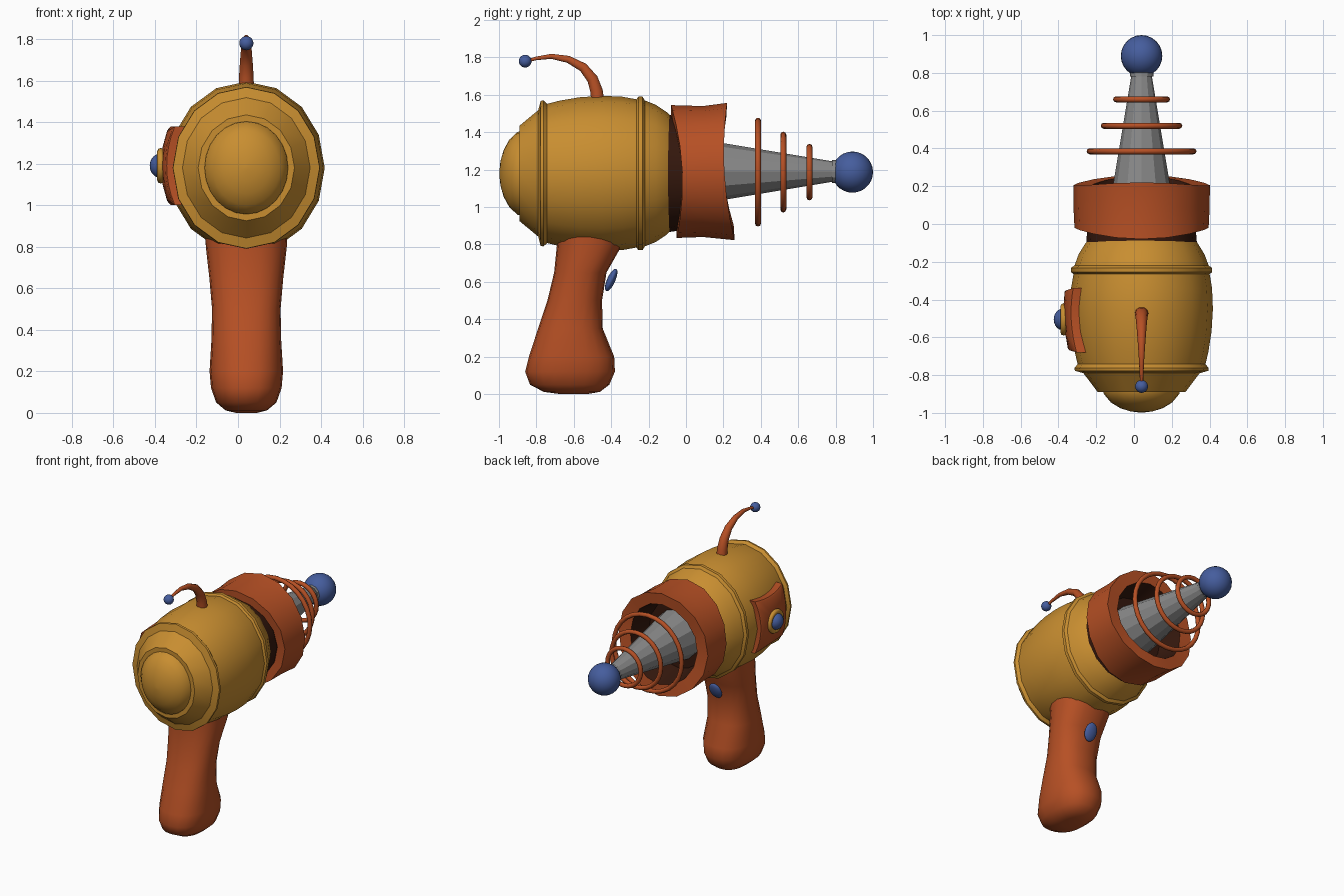
import bpy, bmesh, math
from mathutils import Vector

if "Cube" in bpy.data.objects:
    bpy.data.objects.remove(bpy.data.objects["Cube"])

CX = 0.04            # barrel axis x
CZ = 1.18            # barrel axis z


def material(name, rgb):
    m = bpy.data.materials.new(name)
    m.diffuse_color = (*rgb, 1)
    m.use_nodes = True
    m.node_tree.nodes["Principled BSDF"].inputs["Base Color"].default_value = m.diffuse_color
    return m


GOLD = material("gold", (0.58, 0.27, 0.03))
RED = material("rust_red", (0.47, 0.08, 0.018))
BLUE = material("blue", (0.06, 0.11, 0.34))
GREY = material("grey", (0.25, 0.25, 0.25))
DARK = material("dark_brown", (0.035, 0.009, 0.004))


def finish(ob, mat, angle=40):
    ob.data.materials.append(mat)
    bpy.ops.object.select_all(action='DESELECT')
    ob.select_set(True)
    bpy.context.view_layer.objects.active = ob
    if angle:
        bpy.ops.object.shade_smooth_by_angle(angle=math.radians(angle))
    return ob


def loft(name, rings, mat, angle=40, caps=True, closed=False, mat2=None, second=()):
    """Skin a list of equal point rings; bands listed in 'second' get mat2."""
    bm = bmesh.new()
    vs = [[bm.verts.new(p) for p in r] for r in rings]
    n = len(vs[0])
    for k in range(len(vs) if closed else len(vs) - 1):
        a, b = vs[k], vs[(k + 1) % len(vs)]
        for i in range(n):
            j = (i + 1) % n
            f = bm.faces.new((a[i], a[j], b[j], b[i]))
            f.material_index = 1 if k in second else 0
    if caps and not closed:
        bm.faces.new(vs[0])
        bm.faces.new(vs[-1])
    bmesh.ops.recalc_face_normals(bm, faces=bm.faces)
    me = bpy.data.meshes.new(name)
    bm.to_mesh(me)
    bm.free()
    ob = bpy.data.objects.new(name, me)
    bpy.context.collection.objects.link(ob)
    finish(ob, mat, angle)
    if mat2:
        me.materials.append(mat2)
    return ob


def y_ring(y, rz, ratio=1.0, n=16, cz=CZ, bend=(0, 0)):
    """Ellipse around the barrel axis; bend shifts y by height (square, linear)."""
    pts = []
    for i in range(n):
        a = 2 * math.pi * i / n
        s, c = math.sin(a), math.cos(a)
        pts.append((CX + rz * ratio * s, y + bend[0] * c * c + bend[1] * c, cz + rz * c))
    return pts


def ball(name, loc, scale, mat, rot=(0, 0, 0)):
    bpy.ops.mesh.primitive_uv_sphere_add(segments=24, ring_count=14, radius=1,
                                         location=loc, rotation=rot)
    ob = bpy.context.object
    ob.name = name
    ob.scale = scale
    return finish(ob, mat)


def hoop(name, loc, major, minor, rot, mat):
    bpy.ops.mesh.primitive_torus_add(major_segments=28, minor_segments=8, major_radius=major,
                                     minor_radius=minor, location=loc, rotation=rot)
    ob = bpy.context.object
    ob.name = name
    return finish(ob, mat, 60)


# barrel-shaped body with two raised bands
body = [(-0.89, 0.255), (-0.79, 0.338), (-0.777, 0.388), (-0.762, 0.39), (-0.742, 0.372),
        (-0.68, 0.388), (-0.57, 0.407), (-0.45, 0.415), (-0.34, 0.41), (-0.265, 0.396),
        (-0.255, 0.41), (-0.232, 0.41), (-0.22, 0.39), (-0.16, 0.366), (-0.10, 0.325),
        (-0.075, 0.30)]
loft("body", [y_ring(y, r, 0.91) for y, r in body], GOLD, 30)

# rear dome
dome = [(-0.88, 0.225), (-0.90, 0.222), (-0.945, 0.18), (-0.975, 0.125), (-0.992, 0.065),
        (-0.998, 0.01)]
loft("rear_dome", [y_ring(y, r, 0.9, 24) for y, r in dome], GOLD)

# dark neck joining the body to the muzzle
loft("neck", [y_ring(-0.10, 0.315, 0.93), y_ring(0.0, 0.30, 0.95)], DARK)

# muzzle collar: flared outside, bowed ends, dark hollow inside
FRONT, BACK = (0.035, -0.02), (-0.045, -0.015)
collar = [y_ring(-0.02, 0.30, 0.98, cz=1.19, bend=BACK),
          y_ring(-0.02, 0.355, 1.0, cz=1.19, bend=BACK),
          y_ring(0.09, 0.35, 1.03, cz=1.19),
          y_ring(0.205, 0.367, 0.985, cz=1.19, bend=FRONT),
          y_ring(0.20, 0.285, 0.95, cz=1.19, bend=FRONT),
          y_ring(0.03, 0.24, 0.95, cz=1.19)]
loft("muzzle_collar", collar, RED, 30, closed=True, mat2=DARK, second=(4, 5))
loft("muzzle_floor", [y_ring(0.02, 0.27), y_ring(0.04, 0.27)], DARK)

# tapered emitter with a small tip collar
cone = [(0.0, 0.185), (0.78, 0.055), (0.78, 0.062), (0.81, 0.062)]
loft("emitter_cone", [y_ring(y, r, 1, 12, 1.19) for y, r in cone], GREY, 0)
ball("emitter_tip", (CX, 0.89, 1.187), (0.11, 0.11, 0.11), BLUE)

# floating emitter hoops
for i, (y, r) in enumerate([(0.385, 0.275), (0.52, 0.20), (0.66, 0.135)]):
    hoop(f"emitter_hoop_{i + 1}", (CX, y, 1.187), r, 0.016, (math.pi / 2, 0, 0), RED)

# grip: z, centre y, half depth, half width
grip = [(0.0, -0.60, 0.07, 0.05), (0.012, -0.61, 0.15, 0.10), (0.05, -0.622, 0.212, 0.145),
        (0.12, -0.62, 0.24, 0.17), (0.20, -0.612, 0.228, 0.177), (0.35, -0.618, 0.173, 0.168),
        (0.50, -0.595, 0.146, 0.165), (0.65, -0.565, 0.14, 0.178), (0.80, -0.515, 0.175, 0.195),
        (0.95, -0.51, 0.18, 0.20)]


def oval(z, yc, hy, hx, n=20, e=0.85):
    pts = []
    for i in range(n):
        a = 2 * math.pi * i / n
        c, s = math.cos(a), math.sin(a)
        pts.append((CX + hx * math.copysign(abs(c) ** e, c),
                    yc + hy * math.copysign(abs(s) ** e, s), z))
    return pts


loft("grip", [oval(*g) for g in grip], RED, 60)
ball("trigger_button", (CX, -0.40, 0.61), (0.047, 0.022, 0.065), BLUE, (math.radians(-24), 0, 0))

# antenna: y, z, radius along a curve
path = [(-0.472, 1.56, 0.037), (-0.478, 1.62, 0.035), (-0.50, 1.685, 0.031),
        (-0.55, 1.747, 0.026), (-0.63, 1.79, 0.02), (-0.72, 1.806, 0.014),
        (-0.80, 1.795, 0.01), (-0.855, 1.78, 0.008)]
rings = []
for k, (y, z, r) in enumerate(path):
    p, q = path[max(k - 1, 0)], path[min(k + 1, len(path) - 1)]
    t = Vector((0, q[0] - p[0], q[1] - p[1])).normalized()
    side = Vector((1, 0, 0))
    up = t.cross(side)
    rings.append([Vector((CX, y, z)) + r * (math.cos(a) * side + math.sin(a) * up)
                  for a in (2 * math.pi * i / 10 for i in range(10))])
loft("antenna", rings, RED, 60)
ball("antenna_tip", (CX, -0.86, 1.78), (0.034, 0.034, 0.034), BLUE)


# side plate wrapped on the body's left side, edges slightly pinched
def plate_point(u, v, lift):
    y = -0.51 + 0.17 * u * (0.93 + 0.07 * v * v)
    dz = 0.19 * v * (0.92 + 0.08 * u * u)
    rx = 0.38 - 0.5 * (y + 0.45) ** 2 + lift
    return (CX - rx * math.sqrt(1 - (dz / (0.415 + lift)) ** 2), y, CZ + 0.01 + dz)


N = 8
border = ([(-1 + 2 * i / N, -1) for i in range(N)] + [(1, -1 + 2 * i / N) for i in range(N)] +
          [(1 - 2 * i / N, 1) for i in range(N)] + [(-1, 1 - 2 * i / N) for i in range(N)])
loft("side_plate", [[plate_point(u * s, v * s, h) for u, v in border]
                    for s, h in ((1, -0.04), (1, 0.027), (0.95, 0.032), (0.5, 0.032), (0.05, 0.032))],
     RED, 40)
hoop("side_light_rim", (-0.372, -0.505, 1.19), 0.068, 0.018, (0, math.pi / 2, 0), GOLD)
ball("side_light", (-0.375, -0.505, 1.19), (0.05, 0.058, 0.058), BLUE)
